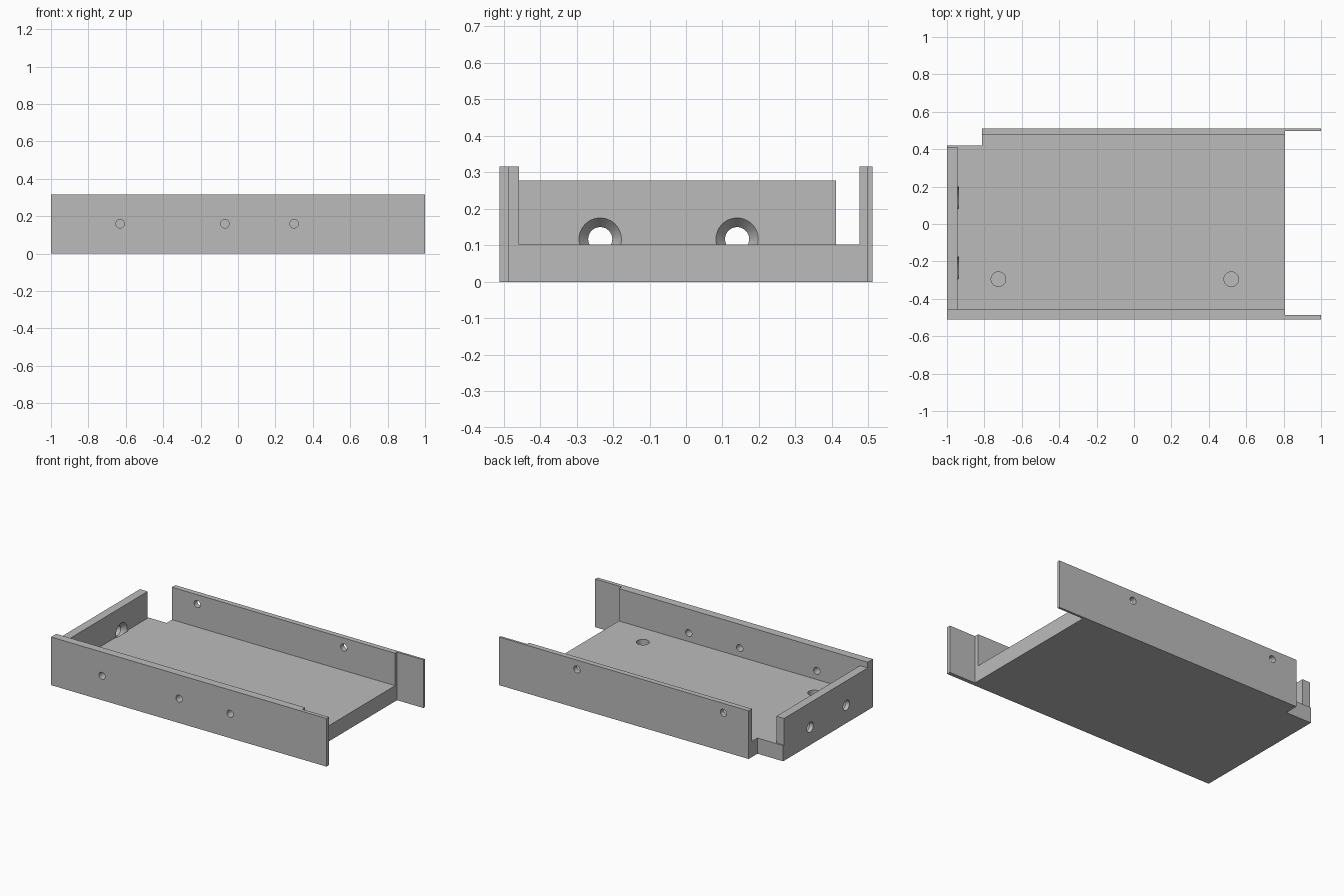
import bpy, bmesh, math
from mathutils import Matrix, Vector

if "Cube" in bpy.data.objects:
    bpy.data.objects.remove(bpy.data.objects["Cube"])

grey = bpy.data.materials.new("plain grey")
grey.diffuse_color = (0.5, 0.5, 0.5, 1)
grey.use_nodes = True
grey.node_tree.nodes["Principled BSDF"].inputs["Base Color"].default_value = grey.diffuse_color


def finish(name, bm):
    bmesh.ops.recalc_face_normals(bm, faces=bm.faces)
    mesh = bpy.data.meshes.new(name)
    bm.to_mesh(mesh)
    bm.free()
    mesh.materials.append(grey)
    ob = bpy.data.objects.new(name, mesh)
    bpy.context.collection.objects.link(ob)
    return ob


def box(name, lo, hi):
    lo, hi = Vector(lo), Vector(hi)
    bm = bmesh.new()
    m = Matrix.Translation((lo + hi) / 2) @ Matrix.Diagonal((*(hi - lo), 1))
    bmesh.ops.create_cube(bm, size=1, matrix=m)
    return finish(name, bm)


def drill(name, start, end, r1, r2=None):
    start, end = Vector(start), Vector(end)
    d = end - start
    bm = bmesh.new()
    m = Matrix.Translation((start + end) / 2) @ d.to_track_quat('Z', 'Y').to_matrix().to_4x4()
    bmesh.ops.create_cone(bm, cap_ends=True, segments=48, radius1=r1,
                          radius2=r1 if r2 is None else r2, depth=d.length, matrix=m)
    return finish(name, bm)


# Solid block from which the tray is carved
tray = box("tray", (-1, -0.511, 0), (1, 0.511, 0.316))

cutters = [
    # inner pocket above the floor
    box("pocket", (-0.944, -0.457, 0.103), (0.9, 0.476, 1)),
    # open right end, leaving two thin side flaps
    box("open_end", (0.808, -0.486, -1), (2, 0.496, 1)),
    # lowered left end wall
    box("end_wall_top", (-2, -0.457, 0.278), (-0.9, 0.7, 1)),
    # notched back left corner, wider above the floor
    box("corner_notch", (-2, 0.42, -1), (-0.813, 1, 1)),
    box("corner_gap", (-2, 0.411, 0.103), (-0.813, 1, 1)),
]

# Countersunk holes in the left end wall
for y in (-0.235, 0.14):
    cutters.append(drill("end_hole", (-1.1, y, 0.117), (-0.95, y, 0.117), 0.033))
    cutters.append(drill("countersink", (-0.976, y, 0.117), (-0.937, y, 0.117), 0.031, 0.064))

# Holes through the front wall, holes through the back wall, blind floor holes
for x in (-0.63, -0.07, 0.30):
    cutters.append(drill("front_hole", (x, -0.6, 0.16), (x, -0.4, 0.16), 0.023))
for x in (-0.63, 0.435):
    cutters.append(drill("back_hole", (x, 0.4, 0.254), (x, 0.6, 0.254), 0.023))
for x in (-0.725, 0.52):
    cutters.append(drill("floor_hole", (x, -0.295, 0.04), (x, -0.295, 0.2), 0.039))

# Carve the tray, then remove the cutters
bpy.context.view_layer.objects.active = tray
tray.select_set(True)
for c in cutters:
    mod = tray.modifiers.new("cut", 'BOOLEAN')
    mod.operation = 'DIFFERENCE'
    mod.solver = 'EXACT'
    mod.object = c
    bpy.ops.object.modifier_apply(modifier=mod.name)
    bpy.data.objects.remove(c)

bpy.ops.object.shade_smooth_by_angle(angle=math.radians(30))
